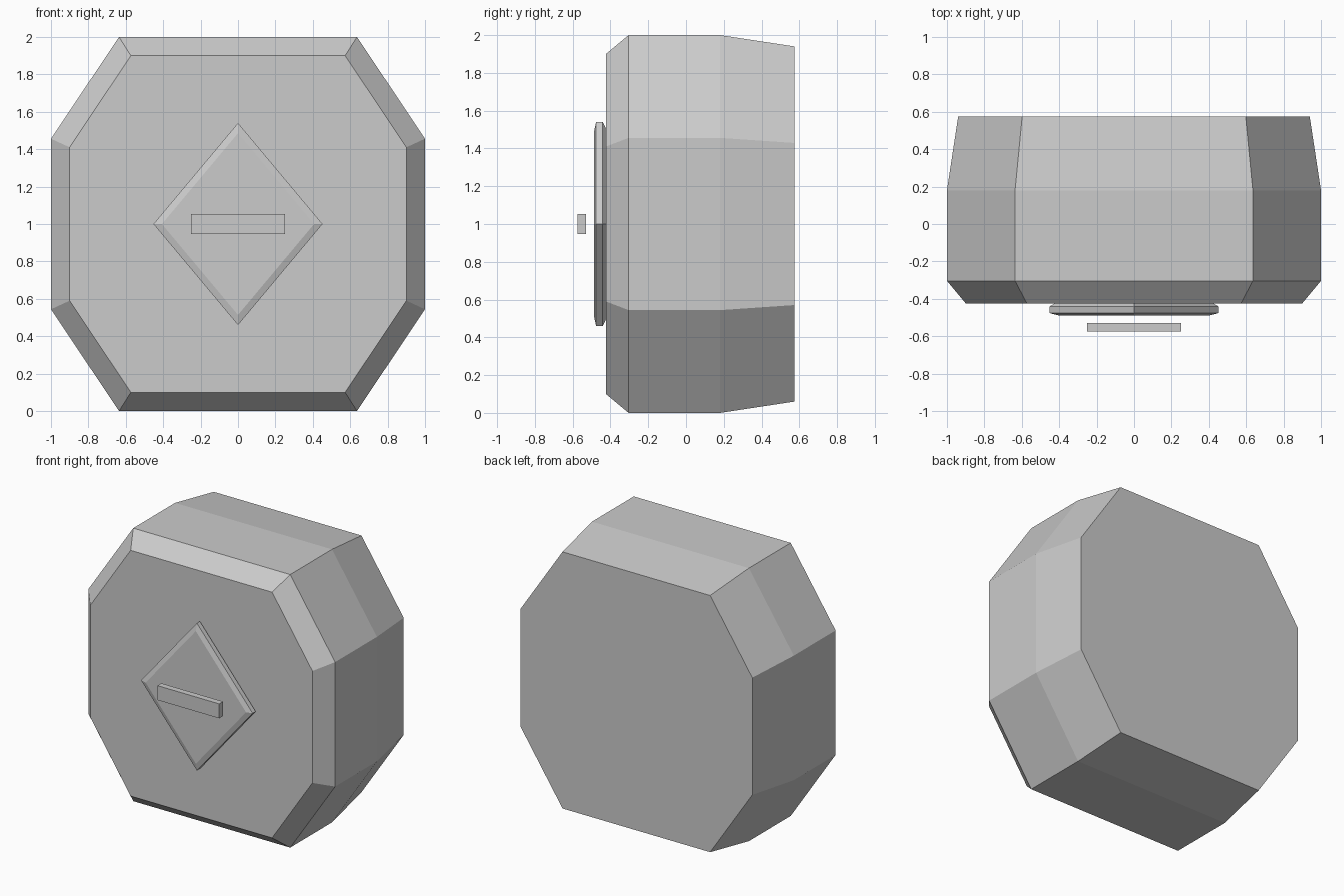
import bpy, bmesh

if "Cube" in bpy.data.objects:
    bpy.data.objects.remove(bpy.data.objects["Cube"])

grey = bpy.data.materials.new("light grey")
grey.diffuse_color = (0.6, 0.6, 0.6, 1)
grey.use_nodes = True
grey.node_tree.nodes["Principled BSDF"].inputs["Base Color"].default_value = grey.diffuse_color


def loft(name, rings):
    """Skin closed rings, each given as (y, [(x, z), ...]), and cap both ends."""
    bm = bmesh.new()
    loops = [[bm.verts.new((x, y, z)) for x, z in pts] for y, pts in rings]
    n = len(loops[0])
    for a, b in zip(loops, loops[1:]):
        for i in range(n):
            j = (i + 1) % n
            bm.faces.new((a[i], a[j], b[j], b[i]))
    bm.faces.new(loops[0])
    bm.faces.new(loops[-1])
    bmesh.ops.recalc_face_normals(bm, faces=bm.faces)
    mesh = bpy.data.meshes.new(name)
    bm.to_mesh(mesh)
    bm.free()
    mesh.materials.append(grey)
    obj = bpy.data.objects.new(name, mesh)
    bpy.context.collection.objects.link(obj)
    return obj


def octagon(half, cx, cz):
    """Octagon around z = 1: half size, top corner x, side corner height."""
    q = [(cx, half), (half, cz), (half, -cz), (cx, -half)]
    q += [(-x, z) for x, z in reversed(q)]
    return [(x, 1 + z) for x, z in q]


def diamond(s):
    return [(0, 1 + 0.54 * s), (0.452 * s, 1), (0, 1 - 0.54 * s), (-0.452 * s, 1)]


def rectangle(w, h):
    return [(-w, 1 - h), (w, 1 - h), (w, 1 + h), (-w, 1 + h)]


# octagonal body with front chamfer and tapered back
full = octagon(1.0, 0.636, 0.456)
loft("body", [(-0.424, octagon(0.9, 0.573, 0.41)), (-0.304, full),
              (0.18, full), (0.575, octagon(0.94, 0.598, 0.429))])

# bevelled diamond plate on the front
loft("diamond_plate", [(-0.42, diamond(0.92)), (-0.441, diamond(1)),
                       (-0.476, diamond(1)), (-0.488, diamond(0.9))])

# bar floating in front of the diamond
loft("front_bar", [(-0.575, rectangle(0.25, 0.053)), (-0.53, rectangle(0.25, 0.053))])
